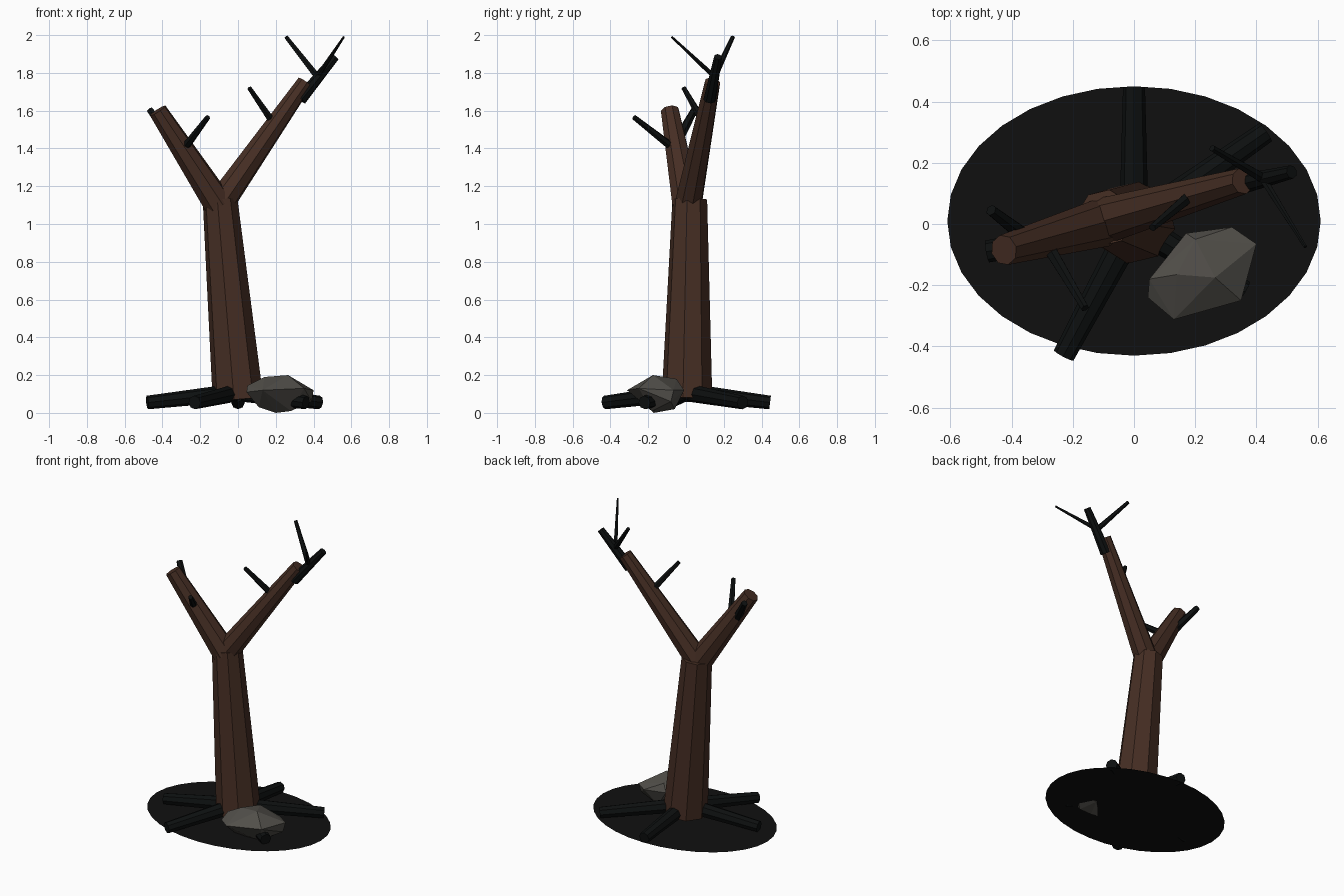
import bpy, bmesh
from mathutils import Vector

cube = bpy.data.objects.get("Cube")
if cube:
    bpy.data.objects.remove(cube, do_unlink=True)


def material(name, color):
    m = bpy.data.materials.new(name)
    m.use_nodes = True
    m.diffuse_color = (*color, 1)
    bsdf = m.node_tree.nodes["Principled BSDF"]
    bsdf.inputs["Base Color"].default_value = (*color, 1)
    bsdf.inputs["Roughness"].default_value = 0.9
    return m


bark = material("brown bark", (0.06, 0.027, 0.017))
dark = material("charred wood", (0.004, 0.005, 0.005))
soil = material("black soil", (0.005, 0.005, 0.005))
stone = material("grey stone", (0.082, 0.077, 0.067))


def add_object(name, bm, mat):
    mesh = bpy.data.meshes.new(name)
    bmesh.ops.recalc_face_normals(bm, faces=bm.faces[:])
    bm.to_mesh(mesh)
    bm.free()
    mesh.materials.append(mat)
    obj = bpy.data.objects.new(name, mesh)
    bpy.context.collection.objects.link(obj)
    return obj


def limb(name, start, end, r1, r2, mat, sides=8):
    """Tapered flat-sided limb between two points."""
    a, b = Vector(start), Vector(end)
    bm = bmesh.new()
    bmesh.ops.create_cone(bm, cap_ends=True, segments=sides,
                          radius1=r1, radius2=r2, depth=(b - a).length)
    obj = add_object(name, bm, mat)
    obj.location = (a + b) / 2
    obj.rotation_euler = (b - a).to_track_quat("Z", "Y").to_euler()
    return obj


# Ground: thin oval sheet
bm = bmesh.new()
bmesh.ops.create_circle(bm, cap_ends=True, segments=32, radius=1)
ground = add_object("ground_patch", bm, soil)
ground.scale = (0.61, 0.44, 1)
ground.location = (0, 0.01, 0.025)

# Trunk and its two main branches
limb("trunk", (0, 0.005, 0.07), (-0.095, 0.02, 1.13), 0.136, 0.093, bark)
limb("short_branch", (-0.1, 0.005, 1.1), (-0.425, -0.085, 1.6), 0.08, 0.05, bark)
limb("long_branch", (-0.1, 0.01, 1.1), (0.355, 0.14, 1.75), 0.076, 0.043, bark)

# Charred branch end and twigs
limb("branch_end", (0.33, 0.125, 1.66), (0.515, 0.17, 1.885), 0.034, 0.022, dark)
fork = (0.42, 0.15, 1.78)
limb("twig_back", fork, (0.255, 0.248, 1.99), 0.018, 0.011, dark, 6)
limb("twig_front", fork, (0.56, -0.075, 1.99), 0.014, 0.006, dark, 6)
limb("twig_middle", (0.17, 0.08, 1.56), (0.06, -0.012, 1.72), 0.02, 0.013, dark, 6)
limb("twig_low_front", (-0.27, -0.09, 1.42), (-0.16, -0.275, 1.565), 0.022, 0.014, dark, 6)
limb("twig_low_back", (-0.35, -0.045, 1.44), (-0.467, 0.045, 1.605), 0.028, 0.019, dark, 6)

# Roots spread out and down from the trunk foot
for i, (x, y) in enumerate([(0, 0.445), (0.43, 0.3), (0.36, -0.22),
                            (-0.23, -0.43), (-0.48, -0.09)]):
    tip = Vector((x, y, 0.055))
    inner = Vector((x, y, 0)).normalized() * 0.04 + Vector((0, 0, 0.105))
    limb(f"root_{i + 1}", inner, tip, 0.047, 0.036, dark)

# Rock: faceted hull of a few corners
corners = [
    (0.14, -0.165, 0.19), (0.265, -0.175, 0.2), (0.2, -0.05, 0.18),
    (0.05, -0.18, 0.145), (0.13, -0.312, 0.12), (0.35, -0.25, 0.13),
    (0.4, -0.065, 0.12), (0.32, -0.01, 0.12), (0.17, -0.03, 0.13),
    (0.045, -0.24, 0.11), (0.2, -0.17, 0), (0.28, -0.18, 0.01),
    (0.39, -0.08, 0.06), (0.25, -0.06, 0.02), (0.11, -0.2, 0.03),
]
bm = bmesh.new()
for c in corners:
    bm.verts.new(c)
hull = bmesh.ops.convex_hull(bm, input=bm.verts[:])
loose = [v for v in bm.verts if not v.link_faces]
bmesh.ops.delete(bm, geom=loose, context="VERTS")
add_object("rock", bm, stone)
